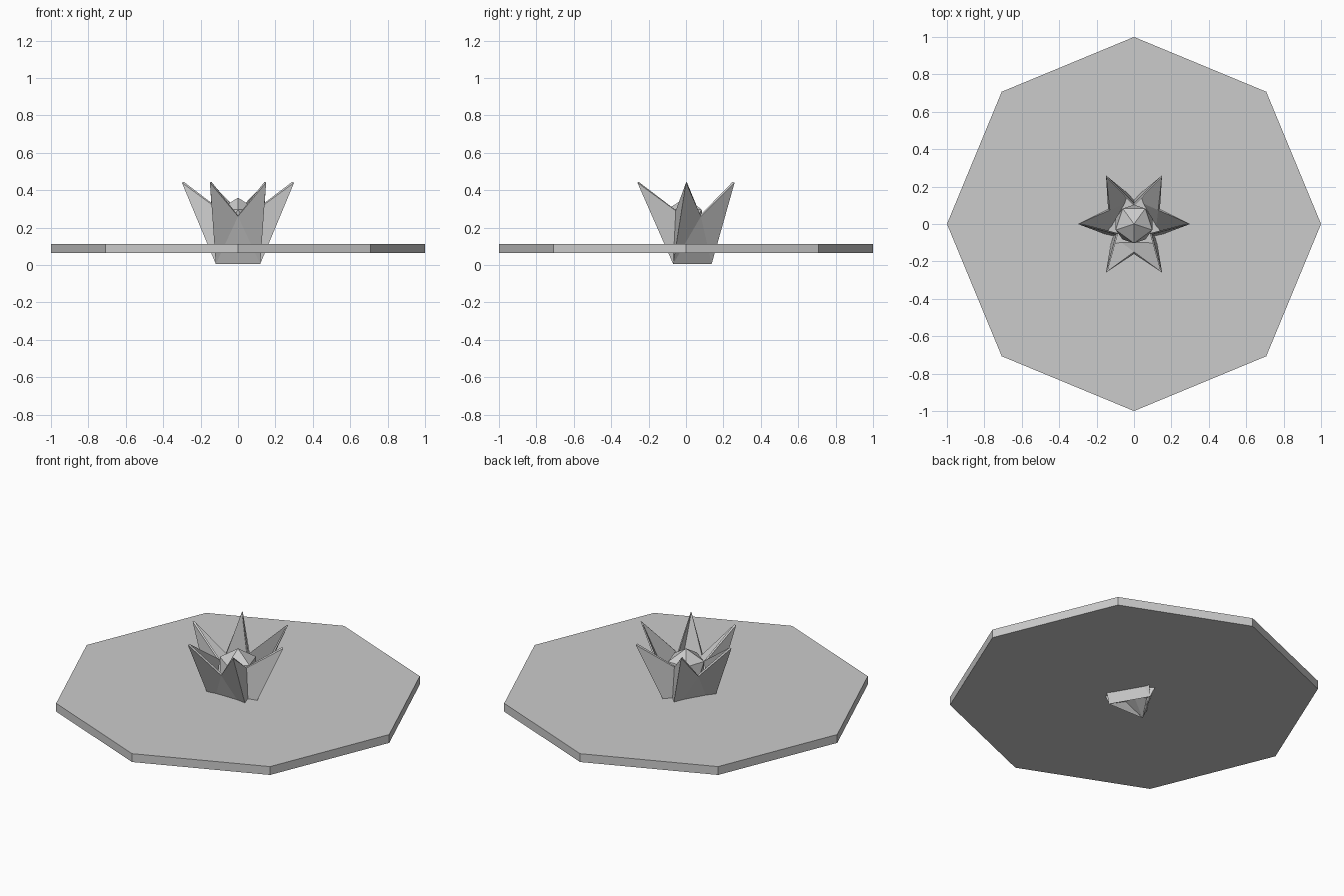
import bpy, bmesh
from math import radians, cos, sin, pi

if "Cube" in bpy.data.objects:
    bpy.data.objects.remove(bpy.data.objects["Cube"])


def pol(deg, r, z):
    return (r * cos(radians(deg)), r * sin(radians(deg)), z)


# floating octagonal leaf
bpy.ops.mesh.primitive_cylinder_add(vertices=8, radius=1, depth=0.05, location=(0, 0, 0.088))
bpy.context.object.name = "lily_pad"

# flower cup: six petal tips in three pairs, resting on three feet
bm = bmesh.new()
centre = bm.verts.new((0, 0, 0.065))
tips = [bm.verts.new(pol(60 * i, 0.30, 0.44)) for i in range(6)]
feet = [bm.verts.new(pol(120 * i + 90, 0.137, 0.005)) for i in range(3)]
grooves = [bm.verts.new(pol(120 * i + 90, 0.11, 0.29)) for i in range(3)]
valleys = [bm.verts.new(pol(120 * i + 30, 0.16, 0.26)) for i in range(3)]
mids = [bm.verts.new(pol(120 * i + 30, 0.07, 0.065)) for i in range(3)]
for i in range(3):
    a, b = tips[2 * i], tips[2 * i + 1]
    foot, prev = feet[i], feet[i - 1]
    v, m = valleys[i], mids[i]
    for f in ((prev, v, a), (foot, b, v), (prev, foot, v), (prev, m, foot),
              (a, grooves[i - 1], prev), (b, foot, grooves[i]),
              (m, prev, centre), (m, centre, foot)):
        bm.faces.new(f)
bmesh.ops.recalc_face_normals(bm, faces=bm.faces)
me = bpy.data.meshes.new("flower_petals")
bm.to_mesh(me)
bm.free()
petals = bpy.data.objects.new("flower_petals", me)
bpy.context.collection.objects.link(petals)
# thin wall built towards the inside of the cup
low = me.polygons[3 * 2]
sol = petals.modifiers.new("thickness", "SOLIDIFY")
sol.thickness = 0.012
sol.offset = -1 if low.normal.z < 0 else 1

# faceted flower centre
bpy.ops.mesh.primitive_ico_sphere_add(subdivisions=1, radius=0.115, location=(0, 0, 0.245),
                                      rotation=(0, 0, -pi / 2))
bpy.context.object.name = "flower_centre"
